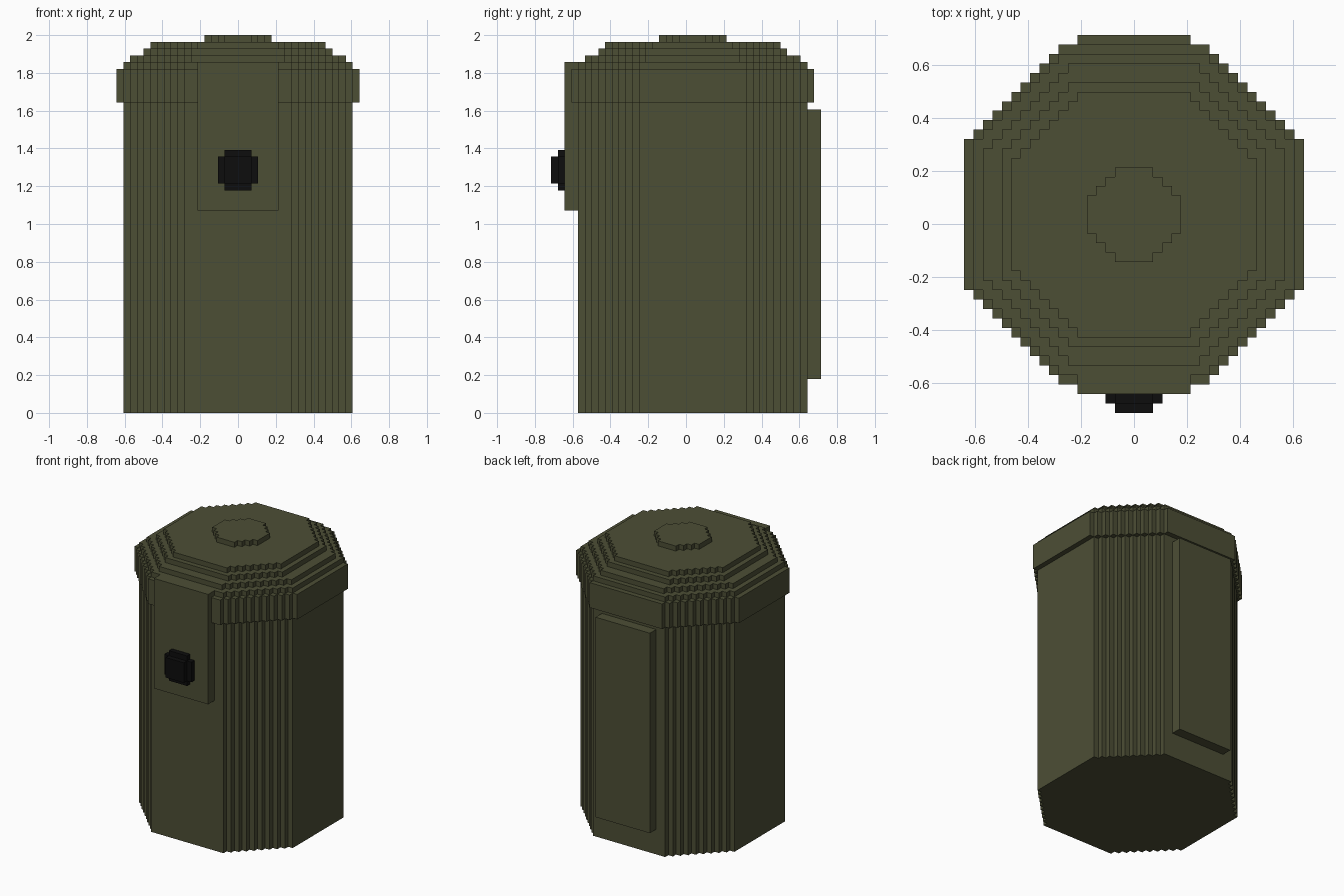
import bpy, bmesh

if "Cube" in bpy.data.objects:
    bpy.data.objects.remove(bpy.data.objects["Cube"])

V = 2 / 56   # size of one grid step
CY = 1       # the body sits one step behind the origin


def material(name, rgb):
    m = bpy.data.materials.new(name)
    m.diffuse_color = (*rgb, 1)
    m.use_nodes = True
    m.node_tree.nodes["Principled BSDF"].inputs["Base Color"].default_value = m.diffuse_color
    return m


OLIVE = material("olive_green", (0.073, 0.077, 0.036))
BLACK = material("black", (0.004, 0.004, 0.004))


def stepped_octagon(r, flat):
    """Octagon outline with staircase diagonals: half width r, half flat side."""
    n = r - flat
    corner = []
    for i in range(n + 1):
        corner.append((r - i, flat + i))
        if i < n:
            corner.append((r - i - 1, flat + i))
    pts = []
    for _ in range(4):
        pts += corner
        corner = [(-y, x) for x, y in corner]
    return pts


def prism(name, pts, z0, z1, mat, to_world):
    bm = bmesh.new()
    low = [bm.verts.new([c * V for c in to_world(a, b, z0)]) for a, b in pts]
    high = [bm.verts.new([c * V for c in to_world(a, b, z1)]) for a, b in pts]
    n = len(pts)
    bm.faces.new(low[::-1])
    bm.faces.new(high)
    for i in range(n):
        j = (i + 1) % n
        bm.faces.new((low[i], low[j], high[j], high[i]))
    bmesh.ops.recalc_face_normals(bm, faces=bm.faces)
    bmesh.ops.triangulate(bm, faces=[f for f in bm.faces if len(f.verts) > 4])
    me = bpy.data.meshes.new(name)
    bm.to_mesh(me)
    bm.free()
    me.materials.append(mat)
    ob = bpy.data.objects.new(name, me)
    bpy.context.collection.objects.link(ob)


def upright(a, b, z):
    return (a, b + CY, z)


def forward(a, b, d):
    return (a, -d, b)


def rect(w, z0, z1):
    return [(-w, z0), (w, z0), (w, z1), (-w, z1)]


# Body, rim and stepped lid: name, half width, half flat side, bottom, top
for name, r, flat, z0, z1 in [
    ("body", 17, 8, 0, 46),
    ("lid_rim", 18, 8, 46, 51),
    ("lid_step_1", 17, 8, 51, 52),
    ("lid_step_2", 16, 7, 52, 53),
    ("lid_step_3", 14, 7, 53, 54),
    ("lid_step_4", 13, 6, 54, 55),
    ("lid_cap", 5, 2, 55, 56),
]:
    prism(name, stepped_octagon(r, flat), z0, z1, OLIVE, upright)

# Front latch plate and back panel
prism("front_plate", rect(6, 30, 52), 16, 18, OLIVE, forward)
prism("back_panel", rect(6, 5, 45), -20, -18, OLIVE, forward)

# Round button on the front plate
button = [(a, b + 36) for a, b in stepped_octagon(3, 2)]
prism("button_base", button, 18, 19, BLACK, forward)
prism("button_face", rect(2, 34, 38), 19, 20, BLACK, forward)
